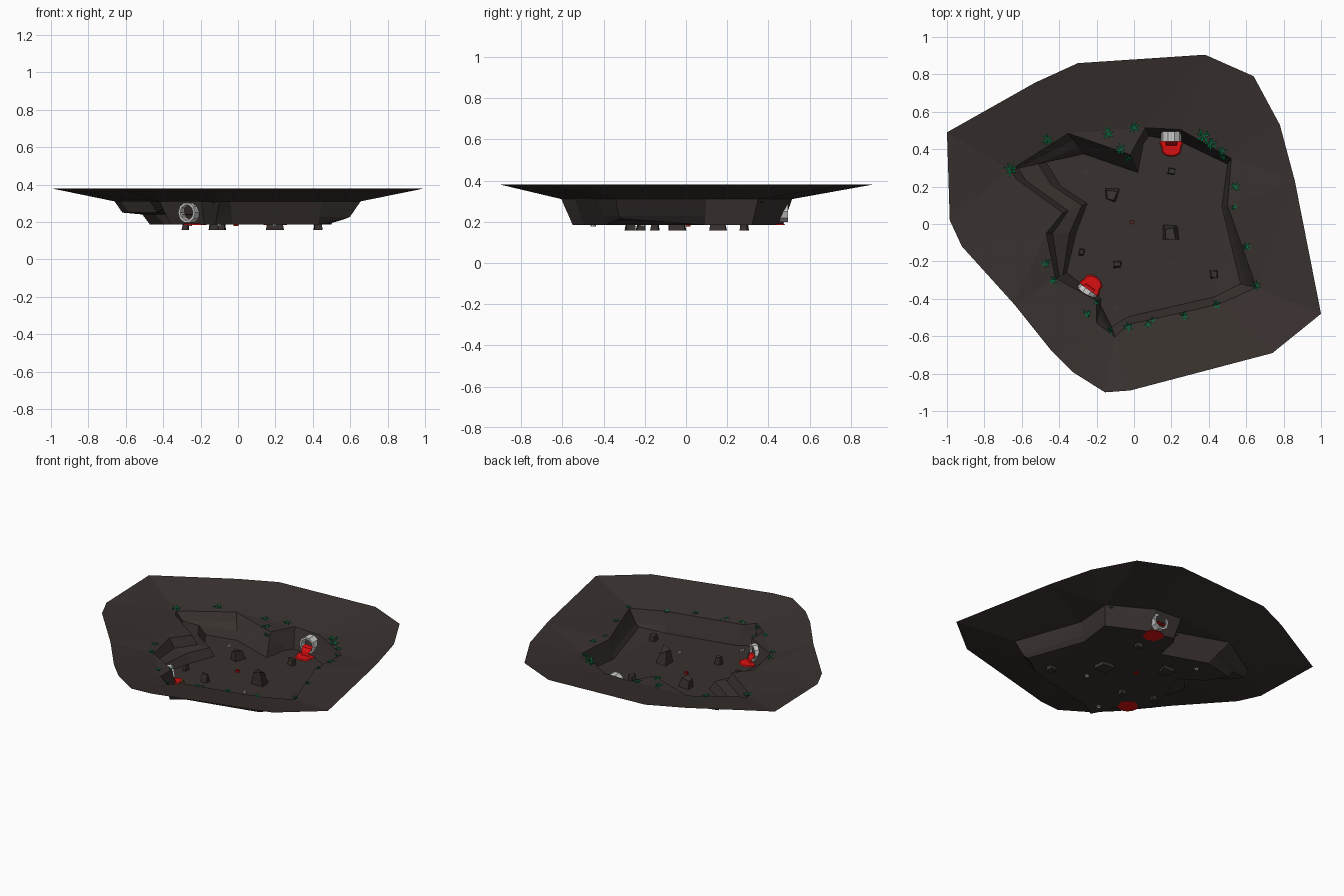
import bpy, bmesh, math, random
from mathutils import Vector, Matrix
from mathutils.bvhtree import BVHTree

if "Cube" in bpy.data.objects:
    bpy.data.objects.remove(bpy.data.objects["Cube"])

random.seed(4)
RIM_Z, FLOOR_Z = 0.31, 0.185


def material(name, rgb):
    m = bpy.data.materials.new(name)
    m.diffuse_color = (*rgb, 1)
    m.use_nodes = True
    m.node_tree.nodes["Principled BSDF"].inputs["Base Color"].default_value = m.diffuse_color
    return m


EARTH = material("earth", (0.04, 0.031, 0.028))
RED = material("red_sludge", (0.7, 0.005, 0.005))
GREEN = material("green_leaf", (0.0, 0.17, 0.05))


def finish(bm, name, mat=None):
    me = bpy.data.meshes.new(name)
    bm.to_mesh(me)
    bm.free()
    ob = bpy.data.objects.new(name, me)
    bpy.context.collection.objects.link(ob)
    if mat:
        me.materials.append(mat)
    return ob


# Outer edge of the crater bank
OUTER = [(-1, .49), (-.53, .755), (-.3, .86), (.38, .905), (.64, .79), (.78, .53),
         (.86, .23), (1, -.48), (.74, -.69), (-.02, -.89), (-.155, -.9), (-.33, -.79),
         (-.44, -.68), (-.64, -.43), (-.92, -.12), (-.985, .02)]

# Cliff top and matching cliff foot around the pit
CLIFF = [((-.66, .29), (-.47, .33)), ((-.35, .485), (-.27, .375)), ((-.02, .37), (.02, .275)),
         ((0, .41), (.05, .43)), ((.06, .515), (.08, .47)), ((.25, .505), (.25, .44)),
         ((.52, .35), (.5, .32)), ((.5, .1), (.47, .09)), ((.655, -.34), (.57, -.32)),
         ((.45, -.43), (.43, -.39)), ((-.04, -.54), (-.03, -.495)), ((-.1, -.605), (-.12, -.55)),
         ((-.2, -.53), (-.18, -.43)), ((-.2, -.41), (-.175, -.4)), ((-.42, -.29), (-.36, -.26)),
         ((-.47, -.05), (-.31, -.05)), ((-.38, .06), (-.25, .11)), ((-.63, .24), (-.39, .2))]
LEDGE = {0, 15, 16, 17}          # these columns carry a shelf halfway down

# Crater ground: bank, cliff with ledge, floor
bm = bmesh.new()


def ring(pts):
    vs = [bm.verts.new(p) for p in pts]
    return vs, [bm.edges.new((vs[i - 1], vs[i])) for i in range(len(vs))]


def level(ledge_t, t, ledge_z, z):
    out = []
    for i, (a, b) in enumerate(CLIFF):
        on = i in LEDGE
        p = Vector(a).lerp(Vector(b), ledge_t if on else t)
        h = ledge_z if on else z
        if i == 8:
            h = max(h, .215)     # raised right corner of the floor
        out.append((p.x, p.y, h))
    return out


_, outer_edges = ring([(x, y, .38) for x, y in OUTER])
top, top_edges = ring(level(0, 0, RIM_Z, RIM_Z))
shelf_a, _ = ring(level(.22, .33, .25, .268))
shelf_b, _ = ring(level(.78, .67, .24, .227))
foot, _ = ring(level(1, 1, FLOOR_Z, FLOOR_Z))
bmesh.ops.triangle_fill(bm, use_beauty=True, edges=outer_edges + top_edges, normal=(0, 0, 1))
for upper, lower in ((top, shelf_a), (shelf_a, shelf_b), (shelf_b, foot)):
    for i in range(len(upper)):
        bm.faces.new((upper[i - 1], upper[i], lower[i], lower[i - 1]))
floor = bm.faces.new(foot)
bmesh.ops.triangulate(bm, faces=[floor])
bmesh.ops.recalc_face_normals(bm, faces=bm.faces)
if sum(f.normal.z * f.calc_area() for f in bm.faces) < 0:
    bmesh.ops.reverse_faces(bm, faces=bm.faces)
tree = BVHTree.FromBMesh(bm)
finish(bm, "crater_ground", EARTH)


def ground_z(x, y):
    hit = tree.ray_cast(Vector((x, y, 1)), Vector((0, 0, -1)))[0]
    return hit.z if hit else RIM_Z


# Open tube used for drain pipes and tin cans
def tube(name, matrix, r_out, r_in, length, sides, mat=None):
    bm = bmesh.new()
    loops = [[bm.verts.new((r * math.cos(2 * math.pi * k / sides),
                            r * math.sin(2 * math.pi * k / sides), z)) for k in range(sides)]
             for r, z in ((r_out, 0), (r_out, length), (r_in, length), (r_in, 0))]
    for a, b in zip(loops, loops[1:] + loops[:1]):
        for k in range(sides):
            bm.faces.new((a[k - 1], a[k], b[k], b[k - 1]))
    bmesh.ops.recalc_face_normals(bm, faces=bm.faces)
    bm.transform(matrix)
    return finish(bm, name, mat)


# Drain pipes with the sludge pouring out of them
def drain(label, x, y, angle):
    base = Matrix.Translation((x, y, 0)) @ Matrix.Rotation(angle, 4, 'Z')
    tube(label + "_pipe", base @ Matrix.Translation((0, 0, .25)) @ Matrix.Rotation(math.pi / 2, 4, 'X'),
         .055, .042, .055, 10)
    bm = bmesh.new()
    path = [(.04, 0, .24), (.035, -.055, .235), (.028, -.07, .215), (.03, -.075, FLOOR_Z)]
    strip = [[bm.verts.new((s * w, d, z)) for s in (-1, 1)] for w, d, z in path]
    for a, b in zip(strip, strip[1:]):
        bm.faces.new((a[0], a[1], b[1], b[0]))
    bm.transform(base)
    finish(bm, label + "_sludge_stream", RED)
    bm = bmesh.new()
    bmesh.ops.create_cone(bm, cap_ends=True, segments=14, radius1=.062, radius2=.054, depth=.008,
                          matrix=Matrix.Translation((0, -.075, FLOOR_Z + .002)))
    for v in bm.verts:
        v.co.x *= 1 + .12 * math.sin(v.co.y * 90)
    bm.transform(base)
    finish(bm, label + "_sludge_pool", RED)


drain("back_drain", .2, .495, 0)
drain("front_drain", -.275, -.395, math.radians(145))

# Rough tapered rocks on the floor
for n, (x, y, r, h) in enumerate([(-.12, .16, .05, .06), (.19, -.05, .062, .09), (.43, -.27, .035, .05),
                                  (-.09, -.215, .033, .05), (-.28, -.15, .026, .04), (.2, .285, .028, .045)]):
    bm = bmesh.new()
    bmesh.ops.create_cone(bm, cap_ends=True, segments=4, radius1=r, radius2=r * .68, depth=h + .03,
                          matrix=Matrix.Rotation(random.uniform(.5, 1), 4, 'Z'))
    for v in bm.verts:
        v.co.x += random.uniform(-.2, .2) * r
        v.co.y += random.uniform(-.2, .2) * r
        if v.co.z > 0:
            v.co.z += random.uniform(-.4, .1) * h
    bm.transform(Matrix.Translation((x, y, .158 + (h + .03) / 2)))
    finish(bm, f"rock_{n + 1}", EARTH)

# Small cans lying on the floor
for n, (x, y, mat) in enumerate([(-.01, .01, RED), (.195, -.21, None), (-.1, -.45, None), (-.26, .28, None)]):
    tube(f"can_{n + 1}", Matrix.Translation((x, y, .178)), .013, .009, .018, 8, mat)

# Leafy tufts along the cliff top
TUFTS = [(-.46, .45, .042), (-.66, .29, .045), (-.14, .485, .04), (0, .515, .042), (-.07, .4, .04),
         (-.03, .355, .03), (.37, .47, .05), (.41, .43, .045), (.47, .39, .035), (.48, .36, .03),
         (.54, .2, .035), (.535, .09, .025), (.6, -.12, .03), (.655, -.33, .033), (.44, -.43, .03),
         (.27, -.49, .033), (.075, -.535, .03), (.1, -.51, .02), (-.03, -.55, .033), (-.13, -.57, .03),
         (-.25, -.48, .033), (-.2, -.42, .025), (-.43, -.3, .033), (-.47, -.21, .033)]
bm = bmesh.new()
for x, y, r in TUFTS:
    root = Vector((x, y, max(ground_z(x, y), .285)))
    turn = random.uniform(0, 6.28)
    for k in range(7):
        a = turn + k * 2 * math.pi / 7 + random.uniform(-.2, .2)
        out, side = Vector((math.cos(a), math.sin(a), 0)), Vector((-math.sin(a), math.cos(a), 0))
        length = r * random.uniform(.7, 1.05)
        mid = root + out * length * .5 + Vector((0, 0, r * .4))
        tip = root + out * length + Vector((0, 0, r * random.uniform(.1, .5)))
        bm.faces.new([bm.verts.new(p) for p in (root, mid - side * r * .13, tip, mid + side * r * .13)])
finish(bm, "leafy_tufts", GREEN)
